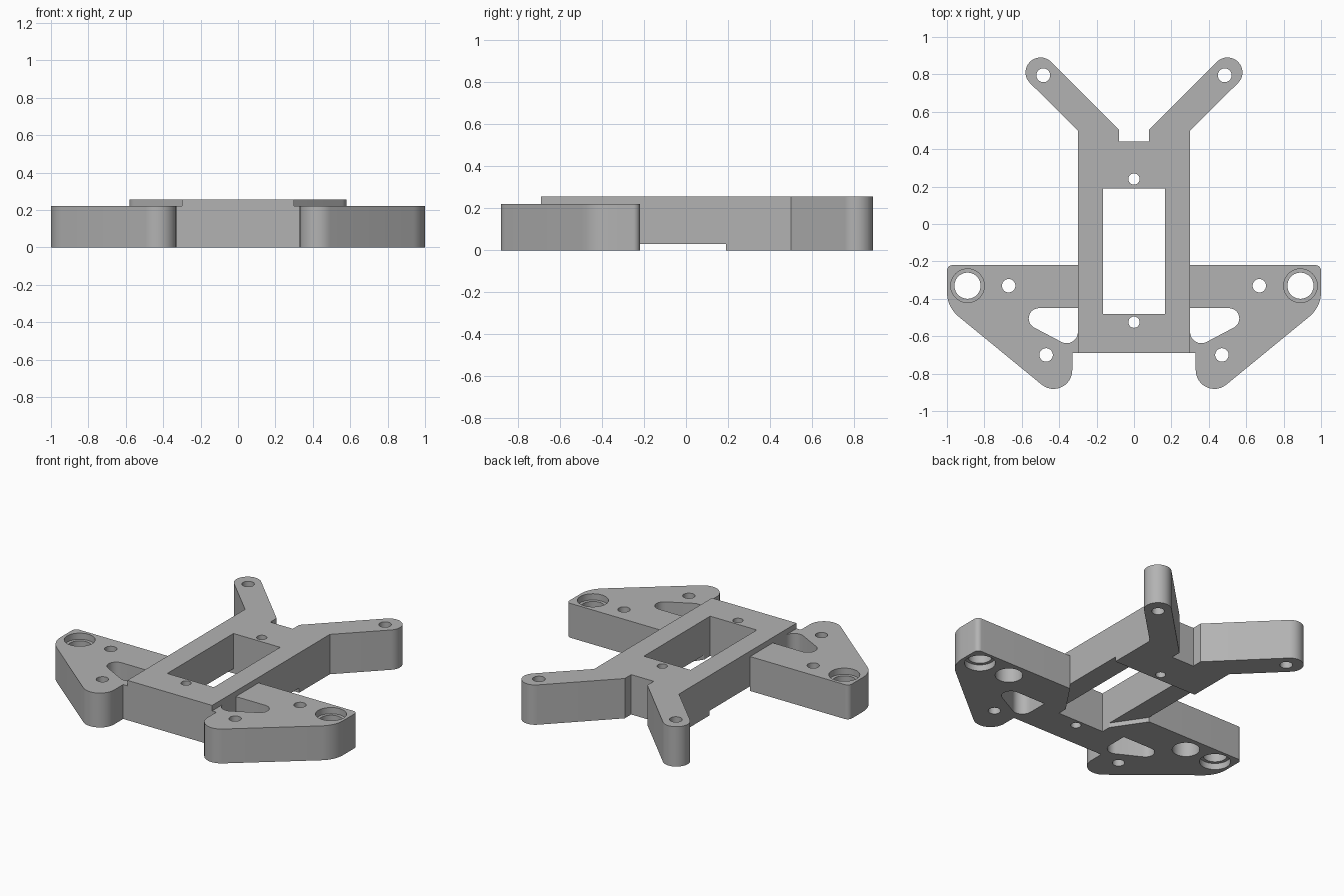
import bpy, bmesh, math
from mathutils import Vector

if "Cube" in bpy.data.objects:
    bpy.data.objects.remove(bpy.data.objects["Cube"], do_unlink=True)

grey = bpy.data.materials.new("plain grey")
grey.use_nodes = True
grey.diffuse_color = (0.45, 0.45, 0.45, 1)
grey.node_tree.nodes["Principled BSDF"].inputs["Base Color"].default_value = grey.diffuse_color

TOP, WING_TOP = 0.255, 0.22


def fillet(corners, steps=12):
    """Round each (x, y, radius) corner of a closed outline."""
    out = []
    for i, (x, y, r) in enumerate(corners):
        p = Vector((x, y))
        if r == 0:
            out.append(p)
            continue
        a = (Vector(corners[i - 1][:2]) - p).normalized()
        b = (Vector(corners[(i + 1) % len(corners)][:2]) - p).normalized()
        half = a.angle(b) / 2
        centre = p + (a + b).normalized() * r / math.sin(half)
        start = p + a * r / math.tan(half) - centre
        end = p + b * r / math.tan(half) - centre
        sweep = start.angle_signed(end)
        for k in range(steps + 1):
            t = -sweep * k / steps
            c, s = math.cos(t), math.sin(t)
            out.append(centre + Vector((start.x * c - start.y * s, start.x * s + start.y * c)))
    return out


def prism(name, points, z0, z1):
    bm = bmesh.new()
    face = bm.faces.new([bm.verts.new((p[0], p[1], z0)) for p in points])
    up = bmesh.ops.extrude_face_region(bm, geom=[face])["geom"]
    bmesh.ops.translate(bm, vec=(0, 0, z1 - z0), verts=[v for v in up if isinstance(v, bmesh.types.BMVert)])
    bmesh.ops.remove_doubles(bm, verts=bm.verts, dist=0.0005)
    bmesh.ops.recalc_face_normals(bm, faces=bm.faces)
    mesh = bpy.data.meshes.new(name)
    bm.to_mesh(mesh)
    bm.free()
    obj = bpy.data.objects.new(name, mesh)
    bpy.context.collection.objects.link(obj)
    obj.data.materials.append(grey)
    return obj


def drill(x, y, r, z0=-0.1, z1=0.4, n=40):
    ring = [(x + r * math.cos(k * math.tau / n), y + r * math.sin(k * math.tau / n)) for k in range(n)]
    return prism("cutter", ring, z0, z1)


def activate(obj):
    bpy.ops.object.select_all(action="DESELECT")
    obj.select_set(True)
    bpy.context.view_layer.objects.active = obj


def cut(obj, cutters):
    activate(obj)
    for cutter in cutters:
        cutter.hide_render = True
        mod = obj.modifiers.new("cut", "BOOLEAN")
        mod.operation, mod.solver, mod.object = "DIFFERENCE", "EXACT", cutter
        bpy.ops.object.modifier_apply(modifier=mod.name)
        bpy.data.objects.remove(cutter, do_unlink=True)
    bpy.ops.object.shade_smooth_by_angle(angle=math.radians(30))


def mirrored(half):
    return half + [(-x, y, r) for x, y, r in reversed(half)]


# Central frame with the two diagonal rear arms
frame_half = [(0.30, -0.69, 0), (0.30, 0.50, 0), (0.613, 0.81, 0.079),
              (0.50, 0.923, 0.079), (0.08, 0.505, 0), (0.08, 0.44, 0)]
frame = prism("frame", fillet(mirrored(frame_half)), 0, TOP)
window = [(0.165, -0.48, 0), (0.165, 0.19, 0)]
recess = [(0.165, -0.42, 0), (0.30, -0.22, 0), (0.32, -0.22, 0), (0.32, 0.19, 0)]
cut(frame, [
    prism("cutter", fillet(mirrored(window)), -0.1, 0.4),
    prism("cutter", fillet(mirrored(recess)), -0.1, 0.03),
    drill(0, 0.24, 0.03), drill(0, -0.525, 0.03),
    drill(0.485, 0.795, 0.037), drill(-0.485, 0.795, 0.037),
])

# Side wings with slot, bearing seats and screw holes
wing_outline = [(0.30, -0.22, 0), (1.0, -0.22, 0.03), (1.0, -0.444, 0.17),
                (0.33, -0.993, 0.10), (0.33, -0.69, 0), (0.30, -0.69, 0)]
slot = [(0.30, -0.45, 0), (0.73, -0.45, 0.055), (0.30, -0.677, 0.06)]
for name, s in (("left_wing", 1), ("right_wing", -1)):
    def side(pts):
        return [(s * p.x, p.y) for p in fillet(pts)]
    wing = prism(name, side(wing_outline), 0, WING_TOP)
    cut(wing, [
        prism("cutter", side(slot), -0.1, 0.4),
        drill(s * 0.89, -0.33, 0.07),
        drill(s * 0.89, -0.33, 0.09, WING_TOP - 0.04, 0.4),
        drill(s * 0.89, -0.33, 0.09, -0.1, 0.04),
        drill(s * 0.67, -0.33, 0.036),
        drill(s * 0.67, -0.33, 0.08, -0.1, 0.16),
        drill(s * 0.47, -0.70, 0.036),
    ])
